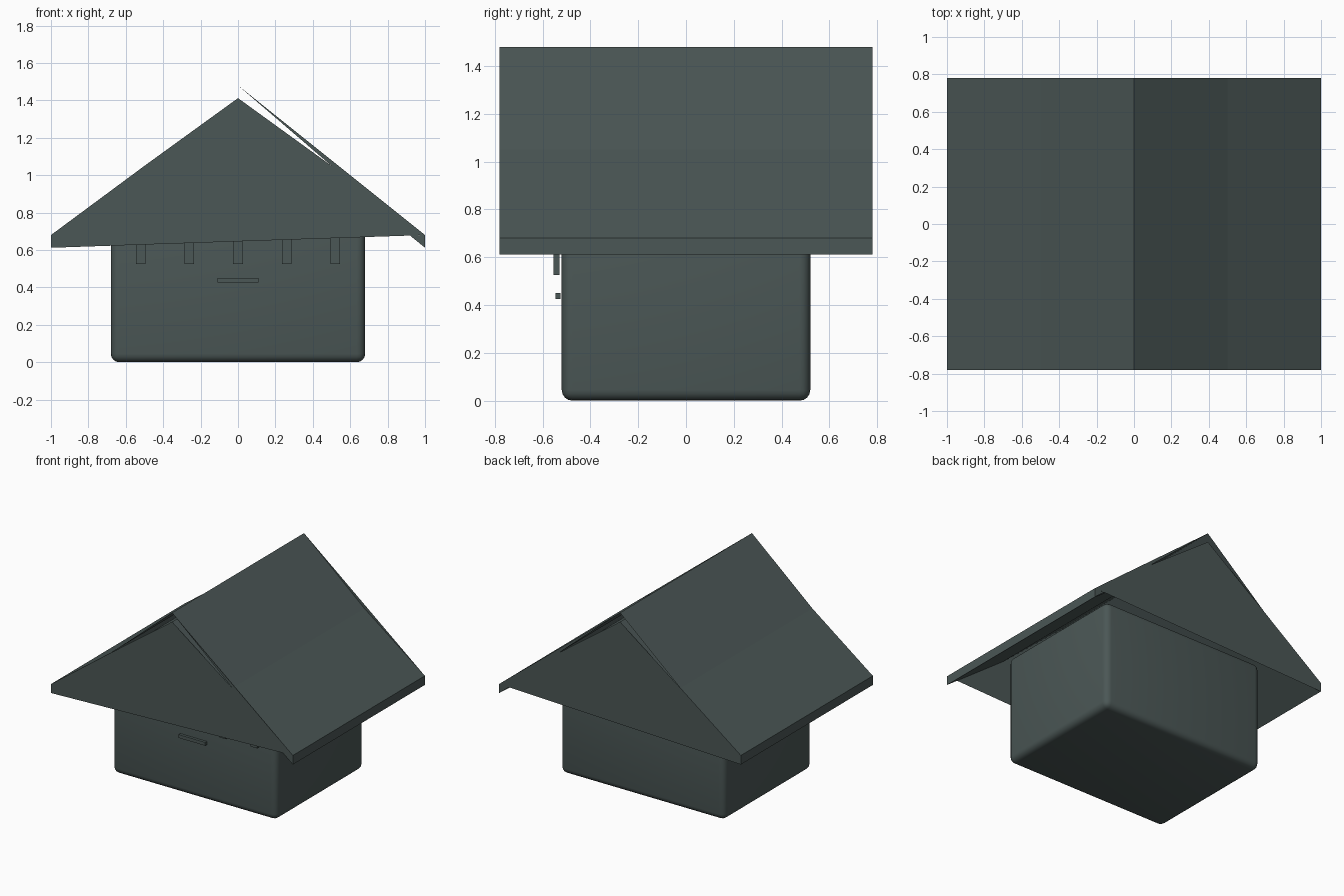
import bpy, bmesh

if "Cube" in bpy.data.objects:
    bpy.data.objects.remove(bpy.data.objects["Cube"], do_unlink=True)

# Single slate colour
slate = bpy.data.materials.new("slate_green_grey")
slate.use_nodes = True
colour = (0.07, 0.095, 0.092, 1)
slate.diffuse_color = colour
slate.node_tree.nodes["Principled BSDF"].inputs["Base Color"].default_value = colour


def add_object(name, bm):
    mesh = bpy.data.meshes.new(name)
    bm.to_mesh(mesh)
    bm.free()
    mesh.materials.append(slate)
    obj = bpy.data.objects.new(name, mesh)
    bpy.context.collection.objects.link(obj)
    return obj


def add_box(name, low, high, bevel=0):
    bm = bmesh.new()
    bmesh.ops.create_cube(bm, size=1)
    for v in bm.verts:
        v.co = [(a + b) / 2 + c * (b - a) for a, b, c in zip(low, high, v.co)]
    if bevel:
        bmesh.ops.bevel(bm, geom=bm.edges[:], offset=bevel, segments=4,
                        profile=0.5, affect='EDGES')
        for f in bm.faces:
            f.smooth = True
    return add_object(name, bm)


# Rounded house body
body = add_box("body", (-0.68, -0.52, 0), (0.68, 0.52, 0.82), 0.045)
bpy.context.view_layer.objects.active = body
body.select_set(True)
bpy.ops.object.shade_smooth_by_angle()

# Sagging roof sheet: outer line left to right, inner line back again
outer = [(-1, 0.68), (-0.5, 1.05), (0, 1.48), (0.5, 1.05), (1, 0.68)]
thickness = 0.068
inner = [(x, z - thickness) for x, z in reversed(outer)]
profile = outer + inner
half_length = 0.78
bm = bmesh.new()
front = [bm.verts.new((x, -half_length, z)) for x, z in profile]
back = [bm.verts.new((x, half_length, z)) for x, z in profile]
for k in range(len(profile)):
    n = (k + 1) % len(profile)
    bm.faces.new((front[k], front[n], back[n], back[k]))

# Gable panels, leaving narrow openings under the ridge
for ring, y in ((front, -half_length), (back, half_length)):
    notch = bm.verts.new((0.92, y, 0.677))
    panels = [
        [ring[9], ring[4], ring[3], ring[7], ring[1], ring[0]],
        [notch, ring[5], ring[4]],
        [ring[3], ring[4], ring[2]],
    ]
    for panel in panels:
        bm.faces.new(panel if y < 0 else panel[::-1])
add_object("roof", bm)

# Row of small teeth under the front gable
for i in range(5):
    x = (i - 2) * 0.26
    add_box(f"front_tooth_{i + 1}", (x - 0.026, -0.555, 0.525), (x + 0.026, -0.53, 0.7))

# Narrow plate on the front wall
add_box("front_plate", (-0.11, -0.545, 0.425), (0.11, -0.525, 0.45))
